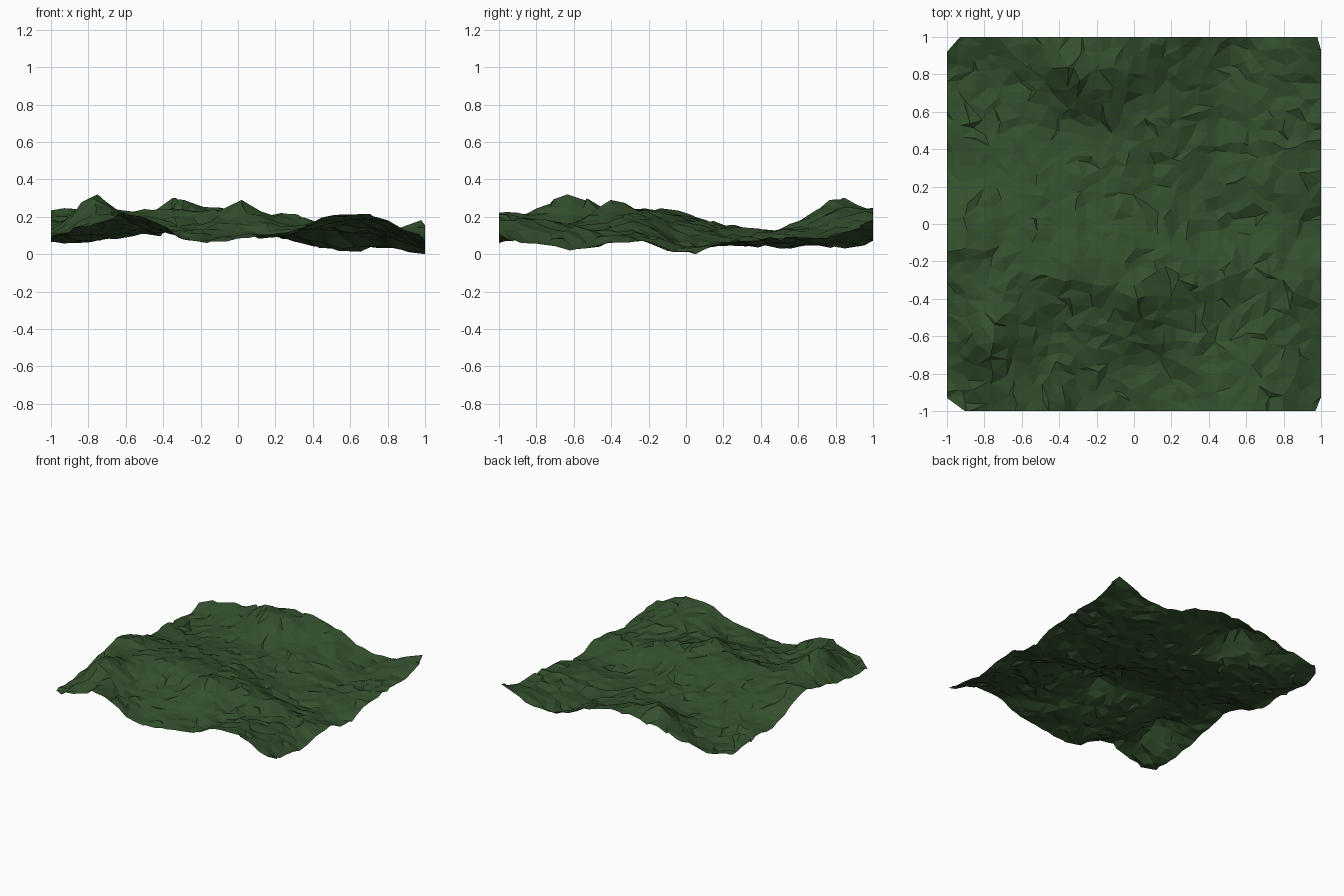
import bpy, math, random
from mathutils import Vector, noise
from mathutils.geometry import delaunay_2d_cdt

if "Cube" in bpy.data.objects:
    bpy.data.objects.remove(bpy.data.objects["Cube"])

random.seed(4)

# Coarse relief in hundredths, rows y = -1..1, columns x = -1..1
RELIEF = [
    [10, 16, 19,  7,  9, 11, 19, 18,  9],
    [11, 24, 14, 11, 11, 12, 17, 16,  5],
    [15, 25, 17, 16, 20, 17, 13, 12,  4],
    [19, 22, 23, 24, 23, 21, 16, 10,  7],
    [20, 20, 19, 19, 18, 11,  5,  4,  1],
    [10, 12, 14, 14, 13,  8,  5,  6,  7],
    [ 9,  9, 10, 13, 13, 10,  4,  6,  9],
    [ 7,  7, 14, 24, 18, 12,  4,  7,  9],
    [11, 14, 19, 23, 25, 16,  7, 10, 18],
]
# Peaks and dips: x, y, height, radius
BUMPS = [(-.78, -.62, .07, .08), (0, -.39, .07, .06), (-.35, .83, .085, .08),
         (-.63, -1, .04, .08), (-.97, -.12, .03, .1), (.6, 0, -.02, .08),
         (.7, -1, .01, .08), (.5, -1, .015, .08)]


def spline(p, t):
    a, b, c, d = p
    return b + .5 * t * (c - a + t * (2*a - 5*b + 4*c - d + t * (3*(b - c) + d - a)))


def sample(row, u):
    i = min(int(u), 7)
    return spline([row[max(0, min(8, i + k))] for k in (-1, 0, 1, 2)], u - i)


def height(x, y):
    u, v = (x + 1) * 4, (y + 1) * 4
    z = sample([sample(r, u) for r in RELIEF], v) / 100
    for bx, by, h, r in BUMPS:
        z += h * math.exp(-((x - bx)**2 + (y - by)**2) / (2 * r * r))
    # rocky roughness
    z += .01 * noise.noise(Vector((x * 5, y * 5, 1.7)))
    z += .015 * noise.noise(Vector((x * 14, y * 14, 5.3)))
    return z + random.uniform(-.012, .012)


# Irregular scatter of points, with straight borders and clipped corners
N = 32
points = []
for i in range(N + 1):
    for j in range(N + 1):
        x, y = -1 + 2 * i / N, -1 + 2 * j / N
        if 0 < i < N:
            x += random.uniform(-.03, .03)
        if 0 < j < N:
            y += random.uniform(-.03, .03)
        if abs(x) + abs(y) < 1.93:
            points.append(Vector((x, y)))
for p in [(-.93, 1), (-1, .92), (-1, -.93), (-.88, -1), (.97, -1), (1, -.92), (.98, 1), (1, .93)]:
    points.append(Vector(p))

flat, _, faces, *_ = delaunay_2d_cdt(points, [], [], 0, 1e-5)
verts = [(p.x, p.y, height(p.x, p.y)) for p in flat]
low = min(v[2] for v in verts)
verts = [(x, y, z - low) for x, y, z in verts]

# Terrain sheet, flat shaded
mesh = bpy.data.meshes.new("terrain")
mesh.from_pydata(verts, [], faces)
terrain = bpy.data.objects.new("terrain", mesh)
bpy.context.collection.objects.link(terrain)

grass = bpy.data.materials.new("grass_green")
grass.diffuse_color = (.033, .08, .026, 1)
grass.use_nodes = True
grass.node_tree.nodes["Principled BSDF"].inputs["Base Color"].default_value = grass.diffuse_color
mesh.materials.append(grass)
